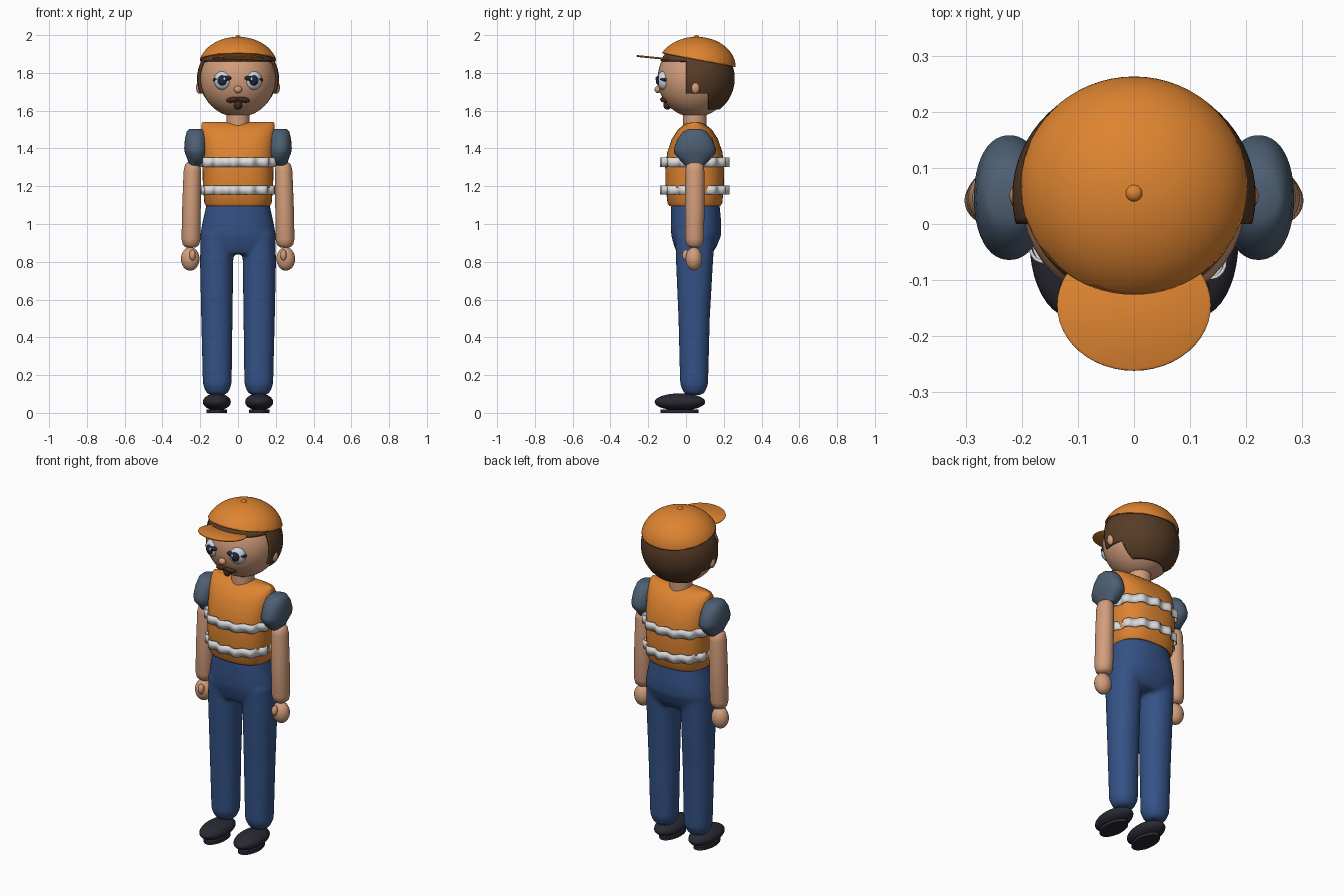
import bpy, bmesh
from math import sin, cos, pi
from mathutils import Matrix, Vector, Euler

if "Cube" in bpy.data.objects:
    bpy.data.objects.remove(bpy.data.objects["Cube"])


def material(name, r, g, b):
    m = bpy.data.materials.new(name)
    m.use_nodes = True
    m.diffuse_color = (r, g, b, 1)
    bsdf = m.node_tree.nodes["Principled BSDF"]
    bsdf.inputs["Base Color"].default_value = (r, g, b, 1)
    bsdf.inputs["Roughness"].default_value = 0.7
    return m


ORANGE = material("safety orange", 0.73, 0.23, 0.03)
SKIN = material("skin", 0.65, 0.34, 0.2)
DENIM = material("denim blue", 0.035, 0.085, 0.24)
SLATE = material("slate blue", 0.075, 0.115, 0.17)
BLACK = material("shoe black", 0.022, 0.022, 0.034)
BROWN = material("hair brown", 0.095, 0.045, 0.02)
DARK_BROWN = material("moustache brown", 0.06, 0.022, 0.012)
SILVER = material("reflective silver", 0.72, 0.72, 0.73)
EYE_WHITE = material("eye white", 0.62, 0.7, 0.78)
EYE_DARK = material("eye dark", 0.018, 0.02, 0.035)
made = []


def finish(name, bm, mat):
    bmesh.ops.recalc_face_normals(bm, faces=bm.faces)
    mesh = bpy.data.meshes.new(name)
    bm.to_mesh(mesh)
    bm.free()
    mesh.materials.append(mat)
    obj = bpy.data.objects.new(name, mesh)
    bpy.context.collection.objects.link(obj)
    made.append(obj)
    return obj


def ball(loc, radii, rot=(0, 0, 0), u=40, v=24):
    bm = bmesh.new()
    mat = Matrix.LocRotScale(Vector(loc), Euler(rot), Vector(radii))
    bmesh.ops.create_uvsphere(bm, u_segments=u, v_segments=v, radius=1, matrix=mat)
    return bm


def ellipsoid(name, loc, radii, mat, rot=(0, 0, 0)):
    return finish(name, ball(loc, radii, rot), mat)


def ring_point(t, rx, ry, power):
    c, s = cos(t), sin(t)
    k = (abs(c) ** power + abs(s) ** power) ** (-1 / power)
    return rx * c * k, ry * s * k


def add_loft(bm, rows, power=2, side=1, n=48):
    """Closed skin through rows of (z, centre x, centre y, radius x, radius y)."""
    rings = []
    for z, cx, cy, rx, ry in rows:
        pts = [ring_point(2 * pi * i / n, rx, ry, power) for i in range(n)]
        rings.append([bm.verts.new((side * cx + x, cy + y, z)) for x, y in pts])
    for a, b in zip(rings, rings[1:]):
        for i in range(n):
            j = (i + 1) % n
            bm.faces.new((a[i], a[j], b[j], b[i]))
    bm.faces.new(rings[0])
    bm.faces.new(rings[-1])


def loft(name, rows, mat, power=2, side=1):
    bm = bmesh.new()
    add_loft(bm, rows, power, side)
    return finish(name, bm, mat)


def cut(bm, point, normal, keep=False):
    geom = bm.verts[:] + bm.edges[:] + bm.faces[:]
    bmesh.ops.bisect_plane(bm, geom=geom, plane_co=point, plane_no=normal, clear_inner=keep)


def shell(obj, thickness):
    mod = obj.modifiers.new("thickness", "SOLIDIFY")
    mod.thickness = thickness
    mod.offset = -1


# Trousers: pelvis and legs fused into one soft surface
bm = bmesh.new()
add_loft(bm, [(1.12, 0, .05, .165, .125), (1.08, 0, .05, .172, .13), (1.0, 0, .053, .19, .134),
              (.94, 0, .054, .2, .132), (.88, 0, .05, .199, .112), (.84, 0, .046, .185, .09)], 2.3)
leg = [(.095, .11, .043, .04, .04), (.11, .11, .043, .06, .057), (.15, .11, .043, .076, .074),
       (.5, .112, .043, .083, .083), (.8, .113, .045, .088, .098), (.95, .11, .048, .088, .105)]
for side in (1, -1):
    add_loft(bm, leg, 2.2, side)
trousers = finish("trousers", bm, DENIM)
remesh = trousers.modifiers.new("fuse", "REMESH")
remesh.mode = "VOXEL"
remesh.voxel_size = 0.011
remesh.use_smooth_shade = True
soften = trousers.modifiers.new("soften", "SMOOTH")
soften.factor = 0.5
soften.iterations = 6

# Vest, rounded over the shoulders
loft("vest", [(1.095, 0, .047, .168, .135), (1.11, 0, .047, .178, .145), (1.2, 0, .046, .186, .154),
              (1.3, 0, .046, .188, .156), (1.38, 0, .047, .19, .146), (1.45, 0, .047, .192, .122),
              (1.5, 0, .047, .194, .09), (1.53, 0, .047, .193, .052), (1.54, 0, .047, .187, .02)],
     ORANGE, 2.6)

# Rippled reflective bands
for label, z, rx in (("lower", 1.155, .192), ("upper", 1.302, .2)):
    bm = bmesh.new()
    n, previous = 144, None
    strip = []
    for i in range(n):
        t = 2 * pi * i / n
        x, y = ring_point(t, rx, .176, 2.4)
        k = 1 + .05 * sin(14 * t)
        strip.append([bm.verts.new((x * min(k, 1.03), .046 + y * k, z + h)) for h in (0, .05)])
    for a, b in zip(strip, strip[1:] + strip[:1]):
        bm.faces.new((a[0], b[0], b[1], a[1]))
    shell(finish(label + "_reflective_band", bm, SILVER), .006)

# Neck and head
loft("neck", [(1.5, 0, .047, .062, .062), (1.6, 0, .047, .062, .062)], SKIN)
ellipsoid("head", (0, .045, 1.77), (.2, .195, .204), SKIN)
ellipsoid("nose", (0, -.148, 1.712), (.022, .018, .019), SKIN)

# Hair: a shell trimmed along hairline, sideburns and nape
bm = ball((0, .05, 1.77), (.217, .208, .207), u=64, v=40)
for axis, value in ((1, 0), (1, .12), (2, 1.69), (2, 1.865), (2, 1.605)):
    p, no = Vector(), Vector()
    p[axis], no[axis] = value, 1
    cut(bm, p, no)
bald = []
for f in bm.faces:
    c = f.calc_center_median()
    if not (c.z > 1.865 or (c.y > 0 and c.z > 1.69) or (c.y > .12 and c.z > 1.605)):
        bald.append(f)
bmesh.ops.delete(bm, geom=bald, context="FACES")
shell(finish("hair", bm, BROWN), .012)

# Cap with sloping rim, button and peak
bm = ball((0, .056, 1.83), (.209, .207, .161), u=64, v=40)
cut(bm, (0, -.12, 1.905), (0, .19, 1), True)
shell(finish("cap", bm, ORANGE), .008)
ellipsoid("cap_button", (0, .055, 1.988), (.015, .015, .012), ORANGE)
peak = loft("cap_peak", [(-.005, 0, 0, .132, .113), (-.002, 0, 0, .137, .117),
                         (.002, 0, 0, .137, .117), (.005, 0, 0, .132, .113)], ORANGE)
peak.location = (0, -.145, 1.878)
peak.rotation_euler = (-.1, 0, 0)

# Moustache and chin tuft
ellipsoid("chin_tuft", (0, -.098, 1.63), (.022, .022, .024), DARK_BROWN)

for side, label in ((1, "left_"), (-1, "right_")):
    # Face details
    ellipsoid(label + "eye", (side * .082, -.118, 1.76), (.046, .034, .05), EYE_WHITE,
              (0, 0, side * .35))
    ellipsoid(label + "iris", (side * .082, -.133, 1.76), (.03, .026, .033), EYE_DARK,
              (0, 0, side * .35))
    ellipsoid(label + "lashes", (side * .084, -.13, 1.768), (.054, .022, .017), EYE_DARK,
              (0, side * .1, side * .45))
    ellipsoid(label + "eye_glint", (side * .072, -.157, 1.768), (.007, .004, .008), EYE_WHITE)
    ellipsoid(label + "moustache", (side * .028, -.116, 1.658), (.035, .02, .015), DARK_BROWN,
              (0, side * .2, side * .2))
    ellipsoid(label + "ear", (side * .204, .05, 1.722), (.018, .023, .032), SKIN)

    # Sleeve, arm and hand
    loft(label + "sleeve", [(1.502, .222, .047, .036, .035), (1.49, .222, .047, .049, .062),
                            (1.45, .222, .047, .059, .093), (1.4, .222, .047, .063, .111),
                            (1.375, .22, .047, .061, .11), (1.34, .218, .047, .049, .08),
                            (1.31, .222, .047, .038, .05)], SLATE, 2.2, side)
    loft(label + "arm", [(1.325, .24, .047, .028, .03), (1.312, .24, .047, .041, .045),
                         (1.28, .242, .047, .046, .05), (1.1, .246, .046, .049, .052),
                         (.92, .249, .045, .05, .05), (.89, .249, .045, .043, .043),
                         (.875, .249, .045, .025, .025)], SKIN, 2, side)
    ellipsoid(label + "hand", (side * .253, .042, .815), (.049, .044, .062), SKIN)
    ellipsoid(label + "thumb", (side * .241, 0, .835), (.017, .02, .029), SKIN)

    # Shoe
    ellipsoid(label + "shoe", (side * .112, -.032, .058), (.074, .134, .045), BLACK)
    loft(label + "sole", [(0, .112, -.035, .054, .1), (.018, .112, -.035, .054, .1)],
         BLACK, 2, side)

# Soft shading with crisp rims
bpy.ops.object.select_all(action="DESELECT")
for obj in made:
    obj.select_set(True)
bpy.context.view_layer.objects.active = made[0]
bpy.ops.object.shade_smooth_by_angle(angle=.8)
